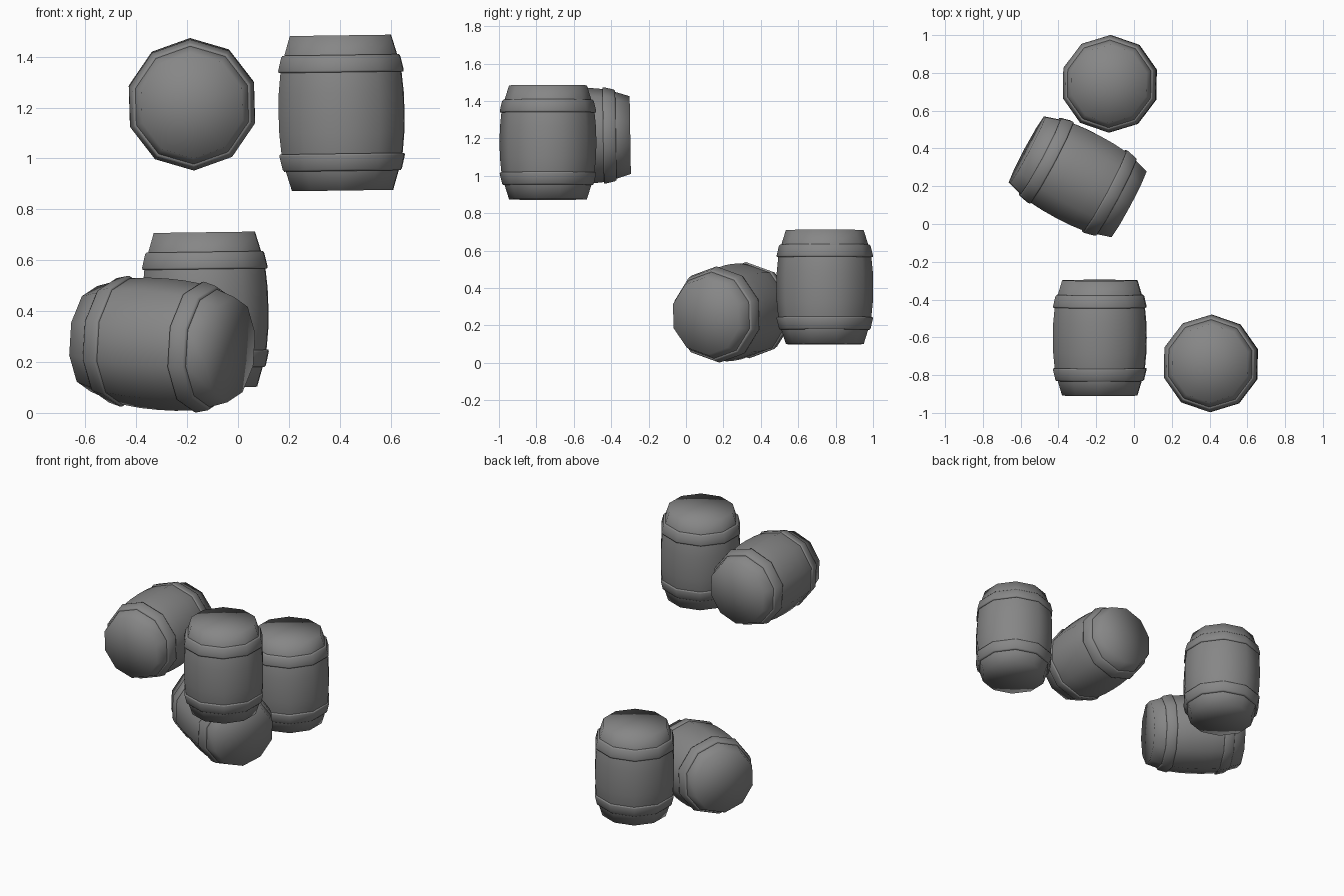
import bpy, bmesh, math
from mathutils import Vector, Matrix

if "Cube" in bpy.data.objects:
    bpy.data.objects.remove(bpy.data.objects["Cube"])

SIDES = 10
grey = bpy.data.materials.new("dark_grey")
grey.diffuse_color = (0.24, 0.24, 0.24, 1)
grey.use_nodes = True
grey.node_tree.nodes["Principled BSDF"].inputs["Base Color"].default_value = grey.diffuse_color


def lathe(name, profile, matrix, closed):
    """Revolve (radius, height) points; closed loops make rings, open ones get end caps."""
    bm = bmesh.new()
    rings = []
    for r, z in profile:
        ring = []
        for i in range(SIDES):
            a = math.pi / 2 + i * math.tau / SIDES
            ring.append(bm.verts.new((r * math.cos(a), r * math.sin(a), z)))
        rings.append(ring)
    pairs = list(zip(rings, rings[1:]))
    if closed:
        pairs.append((rings[-1], rings[0]))
    else:
        # Fan caps, so the shading rolls from the rim to the middle
        for ring in (rings[0], rings[-1]):
            face = bm.faces.new(ring)
            bmesh.ops.poke(bm, faces=[face])
    for lo, hi in pairs:
        for i in range(SIDES):
            j = (i + 1) % SIDES
            bm.faces.new((lo[i], lo[j], hi[j], hi[i]))
    bmesh.ops.recalc_face_normals(bm, faces=bm.faces)
    for f in bm.faces:
        f.smooth = True
    mesh = bpy.data.meshes.new(name)
    bm.to_mesh(mesh)
    bm.free()
    mesh.materials.append(grey)
    obj = bpy.data.objects.new(name, mesh)
    bpy.context.collection.objects.link(obj)
    obj.matrix_world = matrix


# Bulging stave body, mirrored about its middle
half = [(0.259, 0.0), (0.257, 0.08), (0.249, 0.16), (0.233, 0.225), (0.208, 0.305)]
body = [(r, -z) for r, z in reversed(half[1:])] + half
# Slanted hoop band with small bevels
hoop = [(0.225, 0.228), (0.239, 0.228), (0.245, 0.221),
        (0.258, 0.168), (0.256, 0.160), (0.240, 0.160)]


def barrel(name, centre, axis, vertex_dir):
    z = Vector(axis).normalized()
    y = Vector(vertex_dir)
    y = (y - z * y.dot(z)).normalized()
    x = y.cross(z)
    m = Matrix.Translation(centre) @ Matrix((x, y, z)).transposed().to_4x4()
    lathe(name + "_staves", body, m, False)
    for s, end in ((1, "upper"), (-1, "lower")):
        lathe(f"{name}_{end}_hoop", [(r, s * h) for r, h in hoop], m, True)


# Two upright barrels and two lying ones
barrel("high_upright_barrel", (0.407, -0.738, 1.179), (-0.014, 0, 1), (0.018, 1, 0))
barrel("low_upright_barrel", (-0.128, 0.742, 0.405), (-0.014, 0, 1), (0.018, 1, 0))
barrel("high_lying_barrel", (-0.181, -0.603, 1.213), (0, 1, 0.016), (-0.03, 0, 1))
barrel("low_lying_barrel", (-0.298, 0.250, 0.270), (0.539, -0.288, -0.042), (0, 0, 1))
